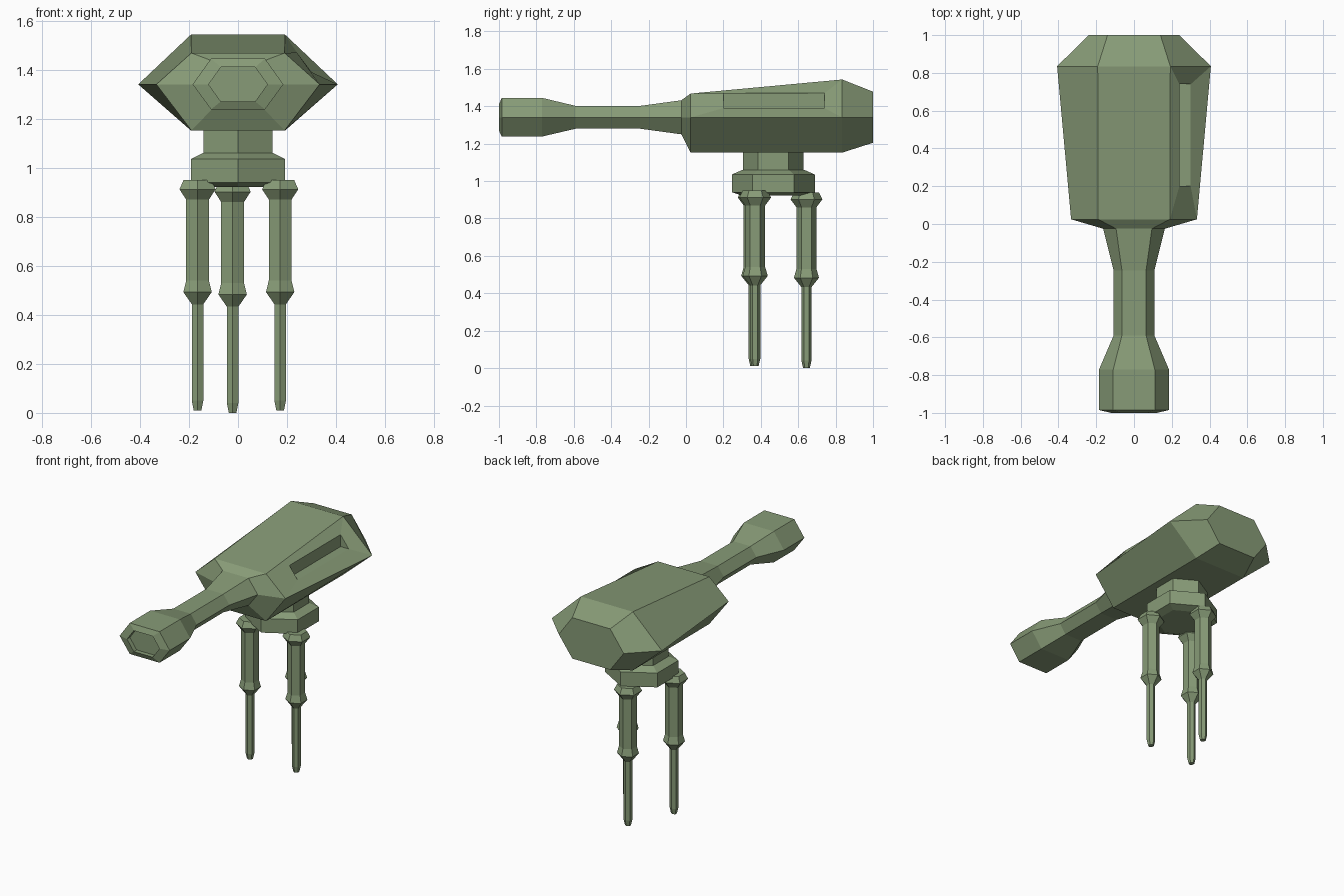
import bpy, bmesh, math

cube = bpy.data.objects.get("Cube")
if cube:
    bpy.data.objects.remove(cube)

# Single drab green paint
paint = bpy.data.materials.new("drab_green")
paint.use_nodes = True
colour = (0.245, 0.33, 0.185, 1)
paint.diffuse_color = colour
paint.node_tree.nodes["Principled BSDF"].inputs["Base Color"].default_value = colour


def finish(bm, name):
    bmesh.ops.recalc_face_normals(bm, faces=bm.faces)
    mesh = bpy.data.meshes.new(name)
    bm.to_mesh(mesh)
    bm.free()
    mesh.materials.append(paint)
    obj = bpy.data.objects.new(name, mesh)
    bpy.context.collection.objects.link(obj)
    return obj


def bridge(bm, a, b, skip=()):
    """Join two equal rings with quads; return the corners of skipped ones."""
    n, skipped = len(a), []
    for i in range(n):
        j = (i + 1) % n
        quad = (a[i], a[j], b[j], b[i])
        if i in skip:
            skipped.append(quad)
        else:
            bm.faces.new(quad)
    return skipped


def hex_turned(name, x, y, profile):
    """Six-sided column from (radius, z) pairs, corners pointing along y."""
    bm = bmesh.new()
    angles = [math.radians(30 + 60 * k) for k in range(6)]
    rings = [[bm.verts.new((x + r * math.cos(a), y + r * math.sin(a), z)) for a in angles]
             for r, z in profile]
    for a, b in zip(rings, rings[1:]):
        bridge(bm, a, b)
    bm.faces.new(rings[0])
    bm.faces.new(rings[-1])
    return finish(bm, name)


# Barrel and body: flattened hexagons (y, half width, half flat, top z, bottom z)
MID = 1.34
sections = [
    (-0.97, 0.12, 0.07, 1.41, 1.27),     # bore floor
    (-1.00, 0.12, 0.07, 1.41, 1.27),     # bore rim
    (-0.985, 0.185, 0.11, 1.445, 1.238), # muzzle
    (-0.77, 0.185, 0.11, 1.445, 1.238),
    (-0.59, 0.108, 0.064, 1.402, 1.28),  # slim barrel
    (-0.245, 0.108, 0.064, 1.402, 1.28),
    (-0.025, 0.163, 0.095, 1.432, 1.25), # barrel root
    (0.025, 0.333, 0.19, 1.468, 1.152),  # body front
    (0.835, 0.407, 0.192, 1.543, 1.152), # body rear shoulder
    (1.00, 0.24, 0.14, 1.478, 1.205),    # rear cap
]
bm = bmesh.new()
rings = []
for y, w, t, top, bottom in sections:
    outline = [(w, MID), (t, top), (-t, top), (-w, MID), (-t, bottom), (t, bottom)]
    rings.append([bm.verts.new((x, y, z)) for x, z in outline])
BODY = 7
for k in range(len(rings) - 1):
    gap = bridge(bm, rings[k], rings[k + 1], skip=(0,) if k == BODY else ())
    if gap:
        panel = gap[0]
bm.faces.new(rings[0])
bm.faces.new(rings[-1])

# Stepped slot in the upper left side: level floor, upright wall, triangular ends
low_x, high_x, low_z, high_z = 0.30, 0.24, 1.39, 1.47
mouth, inner = [], []
for y in (0.2, 0.74):
    mouth.append((bm.verts.new((low_x, y, low_z)), bm.verts.new((high_x, y, high_z))))
    inner.append(bm.verts.new((high_x, y, low_z)))
(fl, fh), (bl, bh) = mouth
bridge(bm, panel, (fl, fh, bh, bl))
bm.faces.new((fl, bl, inner[1], inner[0]))
bm.faces.new((fh, bh, inner[1], inner[0]))
for (low, high), corner in zip(mouth, inner):
    bm.faces.new((low, high, corner))
finish(bm, "barrel_and_body")

# Swivel neck and mounting base
CENTRE = 0.467
hex_turned("neck", 0, CENTRE, [(0.162, 1.05), (0.162, 1.16)])
hex_turned("mount_base", 0, CENTRE,
           [(0.165, 0.922), (0.222, 0.94), (0.222, 1.035), (0.165, 1.06)])

# Three identical telescopic legs; the rear one sits slightly lower
leg_profile = [(0.018, 0.01), (0.027, 0.05), (0.027, 0.443), (0.067, 0.493),
               (0.0535, 0.54), (0.0535, 0.87), (0.085, 0.912), (0.066, 0.95)]
for name, x, y, drop in (("right_leg", -0.165, 0.362, 0),
                         ("left_leg", 0.172, 0.37, 0),
                         ("rear_leg", -0.022, 0.644, 0.01)):
    hex_turned(name, x, y, [(r, z - drop) for r, z in leg_profile])
